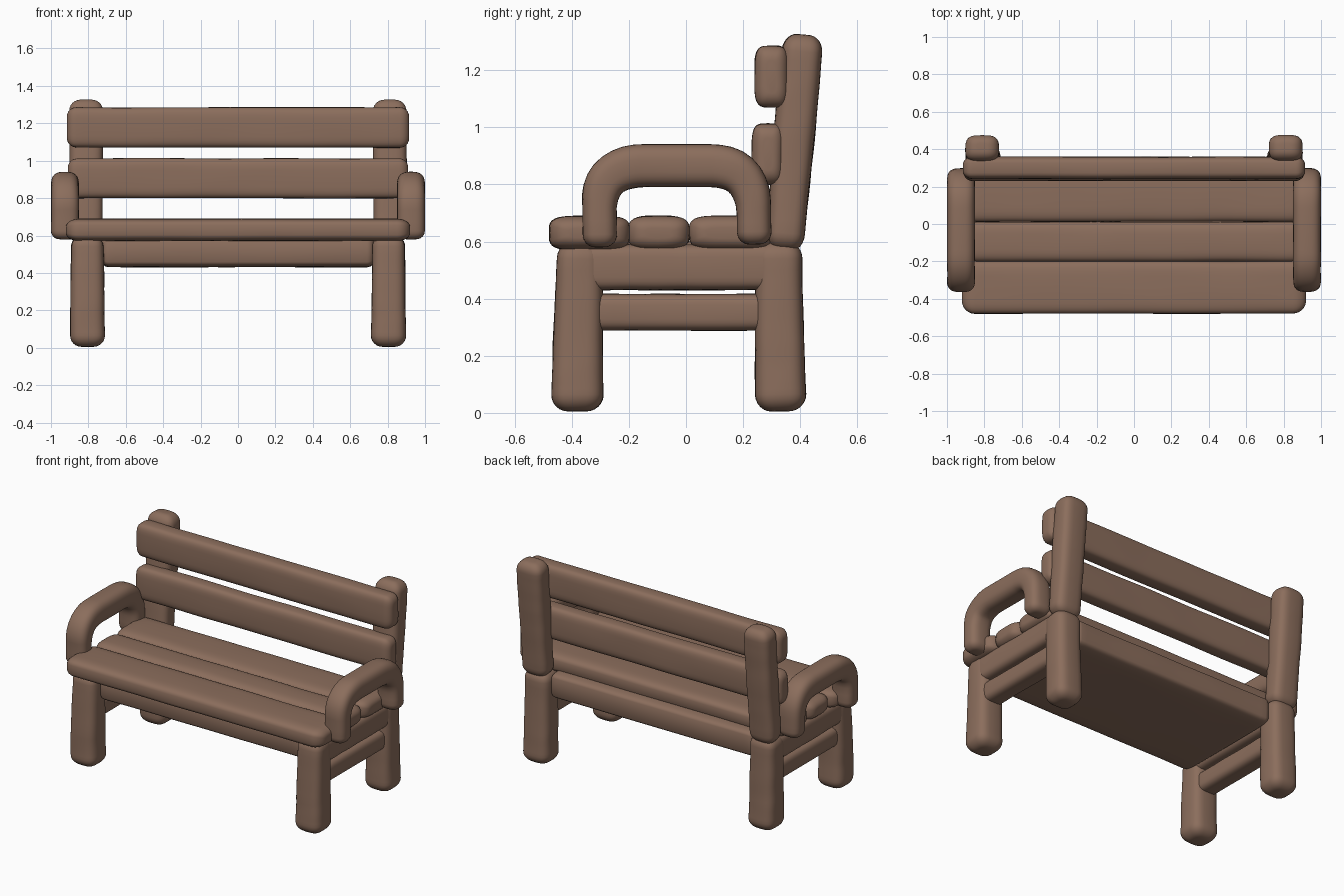
import bpy, bmesh, math
from mathutils import Vector, noise
from mathutils.geometry import interpolate_bezier

default = bpy.data.objects.get("Cube")
if default:
    bpy.data.objects.remove(default, do_unlink=True)

wood = bpy.data.materials.new("brown wood")
wood.use_nodes = True
BROWN = (0.26, 0.155, 0.108, 1)
wood.diffuse_color = BROWN
wood.node_tree.nodes["Principled BSDF"].inputs["Base Color"].default_value = BROWN
wood.node_tree.nodes["Principled BSDF"].inputs["Roughness"].default_value = 0.8

SIDES, CAP_STEPS = 32, 6
X, Y = Vector((1, 0, 0)), Vector((0, 1, 0))


def squash(v, power):
    return math.copysign(abs(v) ** (2 / power), v)


def log(name, stations, side, cap=0.05, power=4, pieces=8, grain=0.003):
    """Loft a rounded, slightly uneven piece of wood through (centre, half_a, half_b)."""
    stations = [(Vector(p), a, b) for p, a, b in stations]

    # Pull both ends in so the rounded caps finish at the given length
    first = (stations[1][0] - stations[0][0]).normalized()
    last = (stations[-1][0] - stations[-2][0]).normalized()
    start, end = stations[0], stations[-1]
    stations[0] = (start[0] + first * cap, start[1], start[2])
    stations[-1] = (end[0] - last * cap, end[1], end[2])

    rings = []
    for (p, a, b), (q, c, d) in zip(stations, stations[1:]):
        for i in range(pieces):
            f = i / pieces
            rings.append((p.lerp(q, f), a + (c - a) * f, b + (d - b) * f))
    rings.append(stations[-1])

    def cap_rings(ring, direction):
        p, a, b = ring
        out = []
        for i in range(1, CAP_STEPS + 1):
            ang = math.pi / 2 * i / CAP_STEPS
            inset = 1 - math.cos(ang)
            out.append((p + direction * cap * math.sin(ang),
                        a - min(cap, a * 0.7) * inset,
                        b - min(cap, b * 0.7) * inset))
        return out

    rings = cap_rings(rings[0], -first)[::-1] + rings + cap_rings(rings[-1], last)

    bm = bmesh.new()
    loops = []
    for i, (p, a, b) in enumerate(rings):
        ahead, behind = rings[min(i + 1, len(rings) - 1)][0], rings[max(i - 1, 0)][0]
        tangent = (ahead - behind).normalized()
        other = tangent.cross(side).normalized()
        loop = []
        for k in range(SIDES):
            ang = math.tau * k / SIDES
            out = (side * a * squash(math.cos(ang), power)
                   + other * b * squash(math.sin(ang), power))
            co = p + out
            wobble = noise.noise(Vector((co.x * 3, co.y * 9, co.z * 9)))
            loop.append(bm.verts.new(co + out.normalized() * wobble * grain))
        loops.append(loop)
    for low, high in zip(loops, loops[1:]):
        for k in range(SIDES):
            n = (k + 1) % SIDES
            bm.faces.new((low[k], low[n], high[n], high[k]))
    bm.faces.new(loops[0][::-1])
    bm.faces.new(loops[-1])
    for face in bm.faces:
        face.smooth = True
    mesh = bpy.data.meshes.new(name)
    bm.to_mesh(mesh)
    bm.free()
    mesh.materials.append(wood)
    obj = bpy.data.objects.new(name, mesh)
    bpy.context.collection.objects.link(obj)
    return obj


def plank(name, half_length, y, z, cap=0.05, power=4):
    """Board along x, filling the given y and z ranges."""
    cy, cz = sum(y) / 2, sum(z) / 2
    size = ((y[1] - y[0]) / 2, (z[1] - z[0]) / 2)
    return log(name, [((-half_length, cy, cz), *size), ((half_length, cy, cz), *size)],
               Y, cap, power, pieces=40)


# Seat boards and the flat frame below them
SEAT = (0.57, 0.69)
plank("seat_board_front", 0.92, (-0.48, -0.198), SEAT, 0.07)
plank("seat_board_middle", 0.90, (-0.202, 0.012), SEAT, 0.06, 3.4)
plank("seat_board_back", 0.90, (0.012, 0.30), SEAT, 0.06)
plank("seat_frame", 0.73, (-0.39, 0.36), (0.43, 0.60), 0.04, 8)

# Backrest boards
plank("backrest_board_upper", 0.915, (0.24, 0.36), (1.07, 1.285))
plank("backrest_board_lower", 0.91, (0.23, 0.345), (0.80, 1.012))

# Armrest path in the side plane
front_bend = interpolate_bezier((0, -0.303, 0.72), (0, -0.303, 0.82),
                                (0, -0.25, 0.866), (0, -0.14, 0.866), 10)
back_bend = interpolate_bezier((0, 0.08, 0.866), (0, 0.18, 0.866),
                               (0, 0.235, 0.82), (0, 0.238, 0.70), 10)
arm_path = [Vector((0, -0.302, 0.58)), *front_bend, *back_bend, Vector((0, 0.24, 0.59))]

for label, s in (("left", 1), ("right", -1)):
    lx = 0.805 * s

    # Legs, a little wider at the foot
    log(f"front_leg_{label}", [((lx, -0.38, 0.005), 0.093, 0.091),
                               ((lx, -0.38, 0.22), 0.091, 0.088),
                               ((lx, -0.37, 0.60), 0.086, 0.080)], X, 0.06, 3.2)
    log(f"back_leg_{label}", [((lx, 0.332, 0.005), 0.093, 0.090),
                              ((lx, 0.328, 0.22), 0.091, 0.086),
                              ((lx, 0.324, 0.60), 0.088, 0.082)], X, 0.06, 3.2)

    # Leaning backrest post
    log(f"backrest_post_{label}", [((0.812 * s, 0.345, 0.57), 0.088, 0.066),
                                   ((0.812 * s, 0.382, 1.0), 0.090, 0.073),
                                   ((0.812 * s, 0.412, 1.325), 0.090, 0.070)],
        X, 0.06, 3.2)

    # Side rails between the legs
    log(f"side_beam_{label}", [((lx, -0.42, 0.51), 0.080, 0.080),
                               ((lx, 0.38, 0.51), 0.080, 0.080)], X, 0.05, 4)
    log(f"side_stretcher_{label}", [((lx, -0.36, 0.353), 0.065, 0.064),
                                    ((lx, 0.31, 0.353), 0.065, 0.064)], X, 0.03, 3.4)

    # Bent armrest, thicker along the top
    stations = []
    for p in arm_path:
        thick = 0.060 + 0.015 * max(0, min(1, (p.z - 0.72) / 0.14))
        stations.append(((0.925 * s, p.y, p.z), 0.074, thick))
    log(f"armrest_{label}", stations, X, 0.045, 2.8, pieces=2, grain=0.002)
